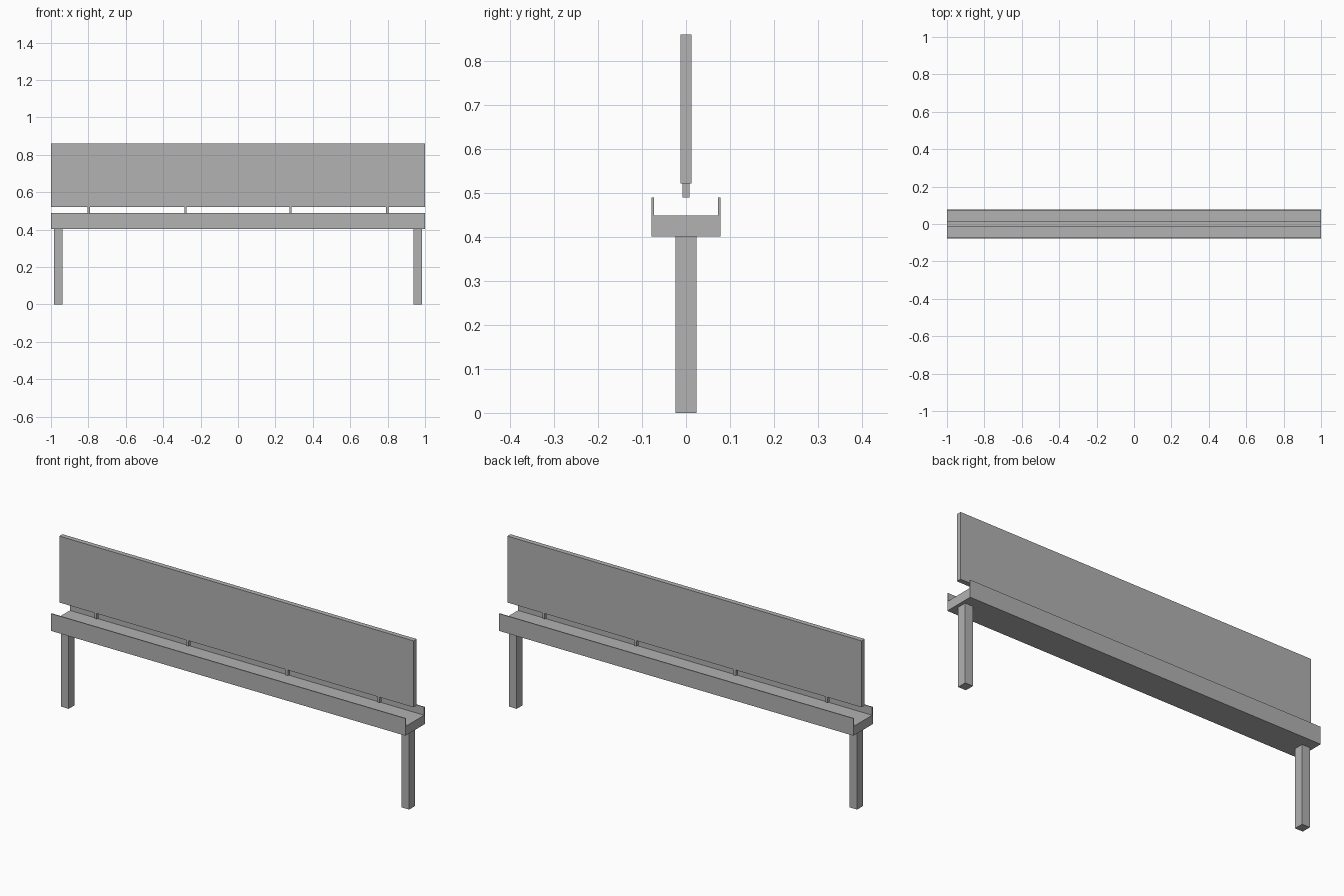
import bpy
import bmesh
from mathutils import Vector

default = bpy.data.objects.get("Cube")
if default:
    bpy.data.objects.remove(default, do_unlink=True)

# Single plain grey
grey = bpy.data.materials.new("plain_grey")
grey.use_nodes = True
colour = (0.445, 0.445, 0.445, 1)
grey.diffuse_color = colour
grey.node_tree.nodes["Principled BSDF"].inputs["Base Color"].default_value = colour


def box(name, low, high):
    """Axis-aligned box between two corners."""
    low, high = Vector(low), Vector(high)
    bm = bmesh.new()
    bmesh.ops.create_cube(bm, size=1)
    bmesh.ops.scale(bm, vec=high - low, verts=bm.verts)
    bmesh.ops.translate(bm, vec=(low + high) / 2, verts=bm.verts)
    mesh = bpy.data.meshes.new(name)
    bm.to_mesh(mesh)
    bm.free()
    mesh.materials.append(grey)
    obj = bpy.data.objects.new(name, mesh)
    bpy.context.collection.objects.link(obj)
    return obj


TRAY_BOTTOM, TRAY_FLOOR, LIP_TOP = 0.402, 0.449, 0.49
PANEL_BOTTOM, PANEL_TOP = 0.522, 0.861
HALF_DEPTH, LIP = 0.078, 0.005

# Tray base and upright panel
box("tray_base", (-1, -HALF_DEPTH, TRAY_BOTTOM), (1, HALF_DEPTH, TRAY_FLOOR))
box("panel", (-1, -0.0125, PANEL_BOTTOM), (1, 0.0125, PANEL_TOP))

# Thin lips along the front and back of the tray
for name, y in (("front_lip", -HALF_DEPTH), ("back_lip", HALF_DEPTH - LIP)):
    box(name, (-1, y, TRAY_FLOOR), (1, y + LIP, LIP_TOP))

# Legs and small pegs under the panel, on both sides
for side, sign in (("left", 1), ("right", -1)):
    x = sign * 0.961
    box(side + "_leg", (x - 0.022, -0.024, 0), (x + 0.022, 0.024, TRAY_BOTTOM))
    for place, offset in (("outer", 0.798), ("inner", 0.281)):
        x = sign * offset
        box(f"{side}_{place}_peg", (x - 0.006, -0.008, LIP_TOP),
            (x + 0.006, 0.008, PANEL_BOTTOM))
